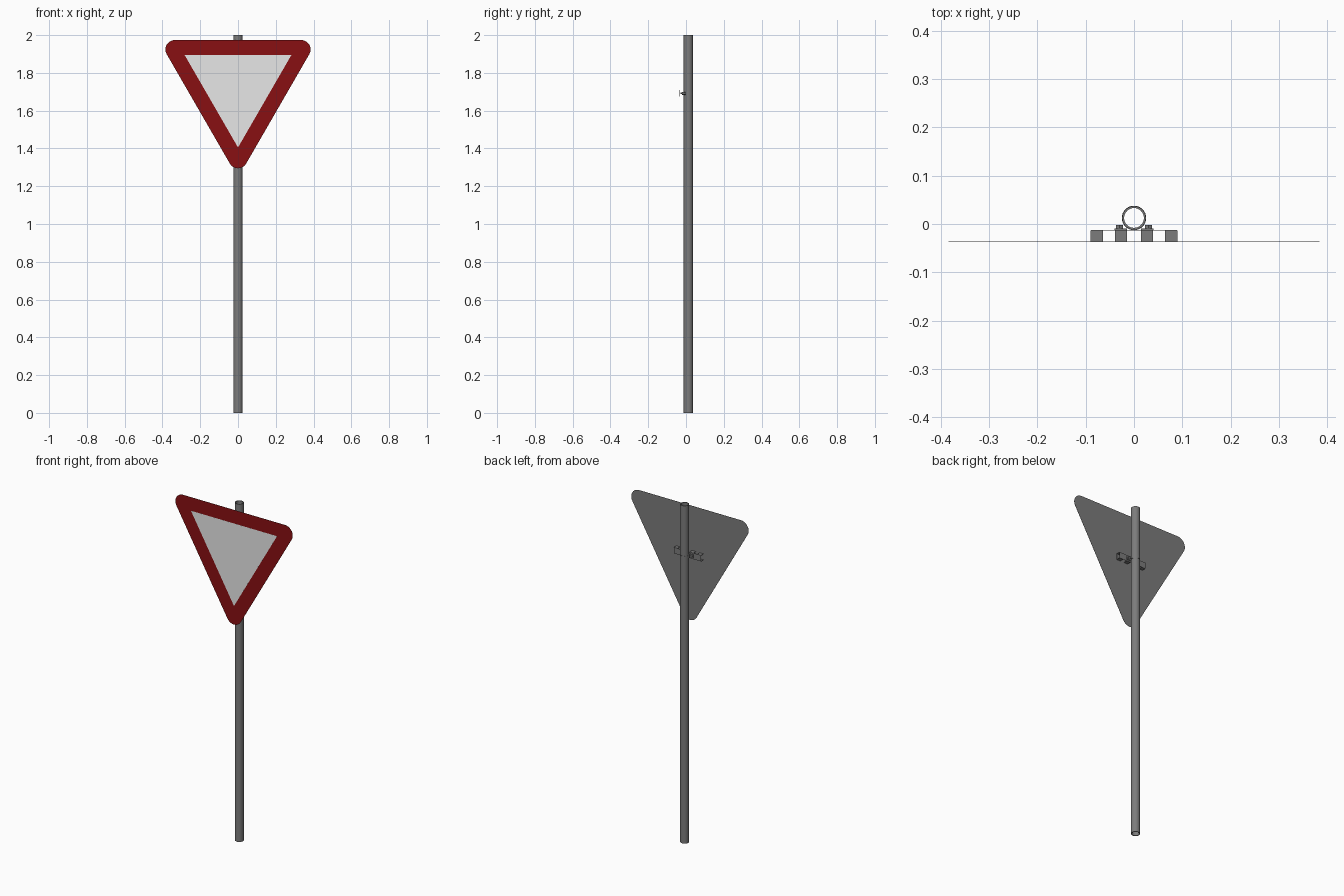
import bpy, bmesh
from math import sin, cos, pi, radians
from mathutils import Matrix, Vector

cube = bpy.data.objects.get("Cube")
if cube:
    bpy.data.objects.remove(cube)


def material(name, rgb):
    m = bpy.data.materials.new(name)
    m.use_nodes = True
    m.diffuse_color = (*rgb, 1)
    m.node_tree.nodes["Principled BSDF"].inputs["Base Color"].default_value = (*rgb, 1)
    return m


STEEL = material("galvanised grey", (0.2, 0.2, 0.2))
RED = material("sign red", (0.25, 0.005, 0.006))
WHITE = material("sign white", (0.8, 0.8, 0.8))

POLE_Y, POLE_R = 0.0125, 0.0245
SIGN_Z, SIGN_Y = 1.731, -0.0365
RAIL_Z, RAIL_H, RAIL_BACK = 1.692, 0.036, -0.0125
SHEET = 0.0012


def finish(name, bm, mats, smooth=False):
    bmesh.ops.recalc_face_normals(bm, faces=bm.faces)
    mesh = bpy.data.meshes.new(name)
    bm.to_mesh(mesh)
    bm.free()
    ob = bpy.data.objects.new(name, mesh)
    bpy.context.collection.objects.link(ob)
    for m in mats:
        mesh.materials.append(m)
    if smooth:
        bpy.ops.object.select_all(action='DESELECT')
        ob.select_set(True)
        bpy.context.view_layer.objects.active = ob
        bpy.ops.object.shade_smooth_by_angle(angle=radians(35))
    return ob


def add_box(bm, lo, hi):
    lo, hi = Vector(lo), Vector(hi)
    size = Matrix.Diagonal((*(hi - lo), 1))
    bmesh.ops.create_cube(bm, size=1, matrix=Matrix.Translation((lo + hi) / 2) @ size)


def add_rod(bm, x, y0, y1, r, sides):
    # cylinder along y
    place = Matrix.Translation((x, (y0 + y1) / 2, RAIL_Z)) @ Matrix.Rotation(pi / 2, 4, 'X')
    bmesh.ops.create_cone(bm, cap_ends=True, segments=sides, radius1=r, radius2=r,
                          depth=y1 - y0, matrix=place)


def tube(name, r_out, r_in, z0, z1, sides=32):
    bm = bmesh.new()
    rings = []
    for r, z in ((r_out, z0), (r_out, z1), (r_in, z1), (r_in, z0)):
        rings.append([bm.verts.new((r * cos(2 * pi * i / sides),
                                    POLE_Y + r * sin(2 * pi * i / sides), z))
                      for i in range(sides)])
    for a, b in zip(rings, rings[1:] + rings[:1]):
        for i in range(sides):
            j = (i + 1) % sides
            bm.faces.new((a[i], a[j], b[j], b[i]))
    return finish(name, bm, [STEEL], smooth=True)


def triangle_plate(name, inradius, corner_r, y_front, y_back, mats, steps=10):
    # downward-pointing triangle with optional rounded corners
    bm = bmesh.new()
    reach = 2 * (inradius - corner_r)
    points = []
    for k in range(3):
        mid = radians(-90 + 120 * k)
        cx, cz = reach * cos(mid), SIGN_Z + reach * sin(mid)
        count = steps if corner_r else 0
        for i in range(count + 1):
            a = mid + (radians(-60 + 120 * i / steps) if corner_r else 0)
            points.append((cx + corner_r * cos(a), y_front, cz + corner_r * sin(a)))
    face = bm.faces.new([bm.verts.new(p) for p in points])
    out = bmesh.ops.extrude_face_region(bm, geom=[face])
    moved = [v for v in out["geom"] if isinstance(v, bmesh.types.BMVert)]
    bmesh.ops.translate(bm, verts=moved, vec=(0, y_back - y_front, 0))
    bmesh.ops.recalc_face_normals(bm, faces=bm.faces)
    # painted front, bare metal elsewhere
    for f in bm.faces:
        f.material_index = 0 if f.normal.y < -0.9 else len(mats) - 1
    return finish(name, bm, mats)


# Hollow pole
tube("pole", POLE_R, POLE_R - 0.004, 0, 2)

# Sign board and painted centre
triangle_plate("sign_board", 0.243, 0.05, SIGN_Y - 0.0007, SIGN_Y, [RED, STEEL])
triangle_plate("sign_centre", 0.163, 0, SIGN_Y - 0.001, SIGN_Y - 0.0006, [WHITE])

# Mounting rail: back strip with four open box-shaped tabs
bm = bmesh.new()
z0, z1 = RAIL_Z - RAIL_H / 2, RAIL_Z + RAIL_H / 2
add_box(bm, (-0.089, RAIL_BACK - SHEET, z0), (0.089, RAIL_BACK, z1))
for side in (-1, 1):
    for centre in (0.027, 0.077):
        xa, xb = side * centre - 0.0125, side * centre + 0.0125
        for z in (z0, z1 - SHEET):
            add_box(bm, (xa, SIGN_Y, z), (xb, RAIL_BACK - SHEET, z + SHEET))
        add_box(bm, (xa, SIGN_Y, z0), (xb, SIGN_Y + SHEET, z1))
finish("mounting_rail", bm, [STEEL])

# Clamp strap around the pole with its two lugs
tube("clamp_strap", POLE_R + 0.0008, POLE_R - 0.0005, RAIL_Z - 0.01, RAIL_Z + 0.01)
bm = bmesh.new()
for side in (-1, 1):
    xs = sorted((side * 0.014, side * 0.04))
    add_box(bm, (xs[0], RAIL_BACK, RAIL_Z - 0.01), (xs[1], RAIL_BACK + 0.003, RAIL_Z + 0.01))
finish("clamp_lugs", bm, [STEEL])

# Clamp bolts with hexagonal heads and nuts
bm = bmesh.new()
for side in (-1, 1):
    x = side * 0.03
    add_rod(bm, x, -0.03, -0.004, 0.004, 12)
    add_rod(bm, x, RAIL_BACK + 0.003, -0.002, 0.008, 6)
    add_rod(bm, x, -0.02, RAIL_BACK - SHEET, 0.008, 6)
finish("clamp_bolts", bm, [STEEL])
